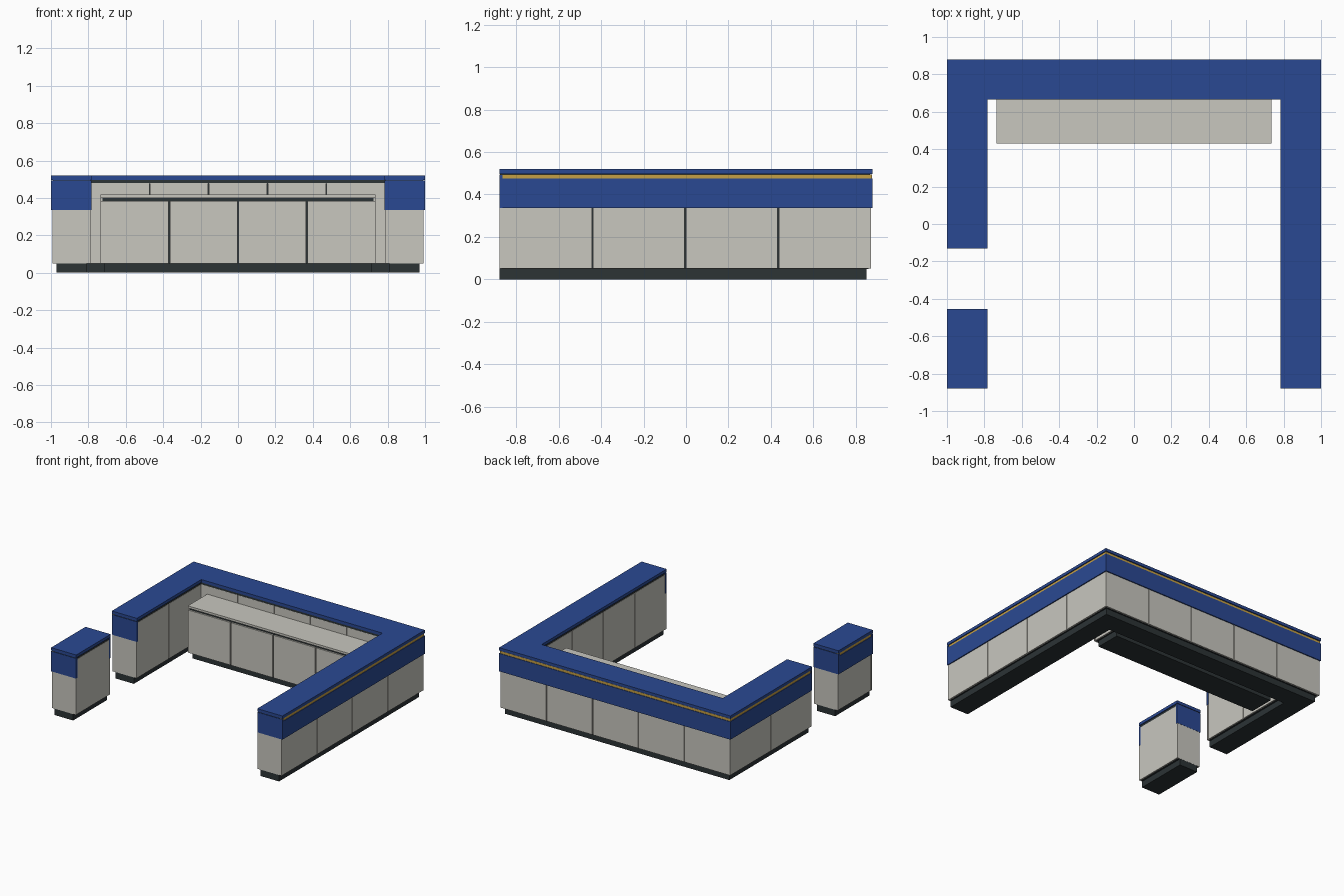
import bpy, bmesh

if "Cube" in bpy.data.objects:
    bpy.data.objects.remove(bpy.data.objects["Cube"])


def material(name, rgb):
    m = bpy.data.materials.new(name)
    m.diffuse_color = (*rgb, 1)
    m.use_nodes = True
    m.node_tree.nodes["Principled BSDF"].inputs["Base Color"].default_value = m.diffuse_color
    return m


BLUE = material("blue laminate", (0.023, 0.066, 0.29))
GOLD = material("gold trim", (0.56, 0.35, 0.06))
DARK = material("dark base", (0.025, 0.033, 0.036))
PANEL = material("warm grey panel", (0.58, 0.57, 0.52))


def prism(name, pts, z0, z1, mat):
    bm = bmesh.new()
    face = bm.faces.new([bm.verts.new((x, y, z0)) for x, y in pts])
    top = bmesh.ops.extrude_face_region(bm, geom=[face])["geom"]
    bmesh.ops.translate(bm, vec=(0, 0, z1 - z0),
                        verts=[v for v in top if isinstance(v, bmesh.types.BMVert)])
    bmesh.ops.recalc_face_normals(bm, faces=bm.faces)
    me = bpy.data.meshes.new(name)
    bm.to_mesh(me)
    bm.free()
    me.materials.append(mat)
    ob = bpy.data.objects.new(name, me)
    bpy.context.collection.objects.link(ob)
    return ob


def box(name, x0, x1, y0, y1, z0, z1, mat):
    return prism(name, [(x0, y0), (x1, y0), (x1, y1), (x0, y1)], z0, z1, mat)


def counter_layer(name, outer, inner, end, z0, z1, mat):
    """U-shaped counter plus free-standing pod, inset from the top's outline."""
    xo, xi = 1 - outer, 0.783 + inner
    yo, yi = 0.88 - outer, 0.665 + inner
    ya, yb = -0.88 + end, -0.13 + end
    prism(name, [(-xo, yb), (-xi, yb), (-xi, yi), (xi, yi),
                 (xi, ya), (xo, ya), (xo, yo), (-xo, yo)], z0, z1, mat)
    box("pod_" + name, -xo, -xi, ya, -0.455 - end, z0, z1, mat)


def panel_row(name, axis, f0, f1, a, b, n, z0, z1, gap=0.006):
    """Row of n panels along an axis, between f0 and f1 on the other axis."""
    step = (b - a) / n
    for i in range(n):
        s = a + i * step + (gap / 2 if i else 0)
        e = a + (i + 1) * step - (gap / 2 if i < n - 1 else 0)
        r = (s, e, f0, f1) if axis == "x" else (f0, f1, s, e)
        box(f"{name}_{i + 1}", *r, z0, z1, PANEL)


# Main layers: plinth, carcass, shadow gap, worktop
counter_layer("plinth", 0.03, 0.028, 0.002, 0, 0.05, DARK)
counter_layer("carcass", 0.02, 0.014, 0.01, 0.048, 0.48, DARK)
counter_layer("shadow_gap", 0.012, 0.006, 0.004, 0.478, 0.497, DARK)
counter_layer("worktop", 0, 0, 0, 0.497, 0.52, BLUE)

# Outer panels
Z0, ZB, ZF = 0.05, 0.335, 0.475
panel_row("right_outer_panel", "y", 0.978, 0.992, -0.878, 0.872, 4, Z0, ZB)
panel_row("left_outer_panel", "y", -0.992, -0.978, -0.128, 0.872, 2, Z0, ZB)
panel_row("pod_outer_panel", "y", -0.992, -0.978, -0.878, -0.457, 1, Z0, ZB)
panel_row("back_outer_panel", "x", 0.858, 0.872, -0.992, 0.992, 5, Z0, ZB)

# Inner panels, full height up to the shadow gap
panel_row("right_inner_panel", "y", 0.787, 0.8, -0.878, 0.67, 4, Z0, 0.48)
panel_row("left_inner_panel", "y", -0.8, -0.787, -0.128, 0.67, 2, Z0, 0.48)
panel_row("pod_inner_panel", "y", -0.8, -0.787, -0.878, -0.457, 1, Z0, 0.48)
panel_row("back_inner_panel", "x", 0.67, 0.682, -0.787, 0.787, 5, Z0, 0.48, 0.004)

# Blue fascia with a gold strip above it, on the outside faces only
for name, mat, out, z0, z1 in (("fascia", BLUE, 1.0, ZB, ZF),
                               ("gold_strip", GOLD, 0.996, ZF, 0.494)):
    d = 1 - out
    box("right_" + name, 0.975, out, -0.878, 0.88 - d, z0, z1, mat)
    box("left_" + name, -out, -0.975, -0.128, 0.88 - d, z0, z1, mat)
    box("pod_" + name, -out, -0.975, -0.878, -0.457, z0, z1, mat)
    box("back_" + name, -0.976, 0.976, 0.855, 0.88 - d, z0, z1, mat)

# End caps: grey below, blue above
for name, side, y, d in (("right_end", 1, -0.88, 1), ("left_end", -1, -0.13, 1),
                         ("pod_front", -1, -0.88, 1), ("pod_back", -1, -0.455, -1)):
    ys = sorted((y + d * 0.001, y + d * 0.016))
    xs = sorted((side * 0.786, side * 0.993))
    box(name + "_panel", *xs, *ys, Z0, ZB, PANEL)
    ys = sorted((y, y + d * 0.016))
    xs = sorted((side * 0.784, side * 1.0))
    box(name + "_fascia", *xs, *ys, ZB, 0.492, BLUE)

# Low work bench inside the back run
W = 0.735
box("bench_plinth", -W + 0.02, W - 0.02, 0.46, 0.66, 0, 0.05, DARK)
box("bench_carcass", -W + 0.01, W - 0.01, 0.445, 0.669, 0.048, 0.4, DARK)
box("bench_top", -W, W, 0.43, 0.669, 0.4, 0.417, PANEL)
panel_row("bench_door", "x", 0.433, 0.446, -W, W, 4, Z0, 0.383, 0.008)
for s, side in ((-1, "left"), (1, "right")):
    xs = sorted((s * W, s * (W - 0.012)))
    box(f"bench_{side}_side", *xs, 0.447, 0.669, Z0, 0.4, PANEL)
